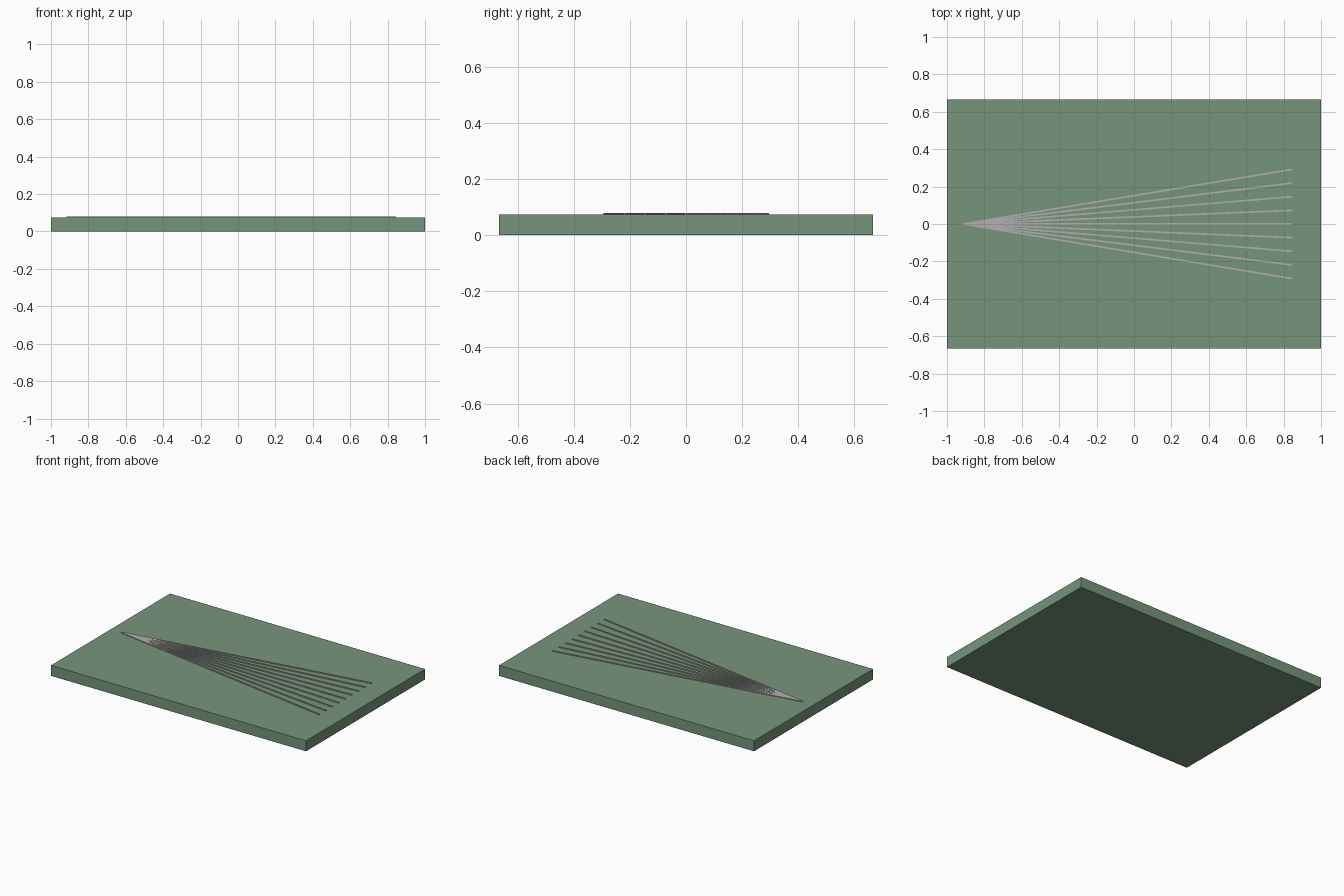
import bpy, math

if "Cube" in bpy.data.objects:
    bpy.data.objects.remove(bpy.data.objects["Cube"])


def material(name, rgb):
    m = bpy.data.materials.new(name)
    m.diffuse_color = (*rgb, 1)
    m.use_nodes = True
    m.node_tree.nodes["Principled BSDF"].inputs["Base Color"].default_value = m.diffuse_color
    return m


def box(name, size, loc, mat, angle=0):
    bpy.ops.mesh.primitive_cube_add(size=1, location=loc, rotation=(0, 0, angle))
    ob = bpy.context.object
    ob.name = name
    ob.scale = size
    ob.data.materials.append(mat)
    return ob


green = material("board_green", (0.18, 0.30, 0.20))
grey = material("line_grey", (0.45, 0.43, 0.42))

# Flat board
H = 0.074
box("board", (2, 1.333, H), (0, 0, H / 2), green)

# Thin raised strips fanning out from one point
x0, x1, step = -0.915, 0.845, 0.073
for i in range(-4, 5):
    y = i * step
    box(f"fan_strip_{i + 5}",
        (math.hypot(x1 - x0, y), 0.009, 0.008),
        ((x0 + x1) / 2, y / 2, H + 0.001), grey,
        math.atan2(y, x1 - x0))
